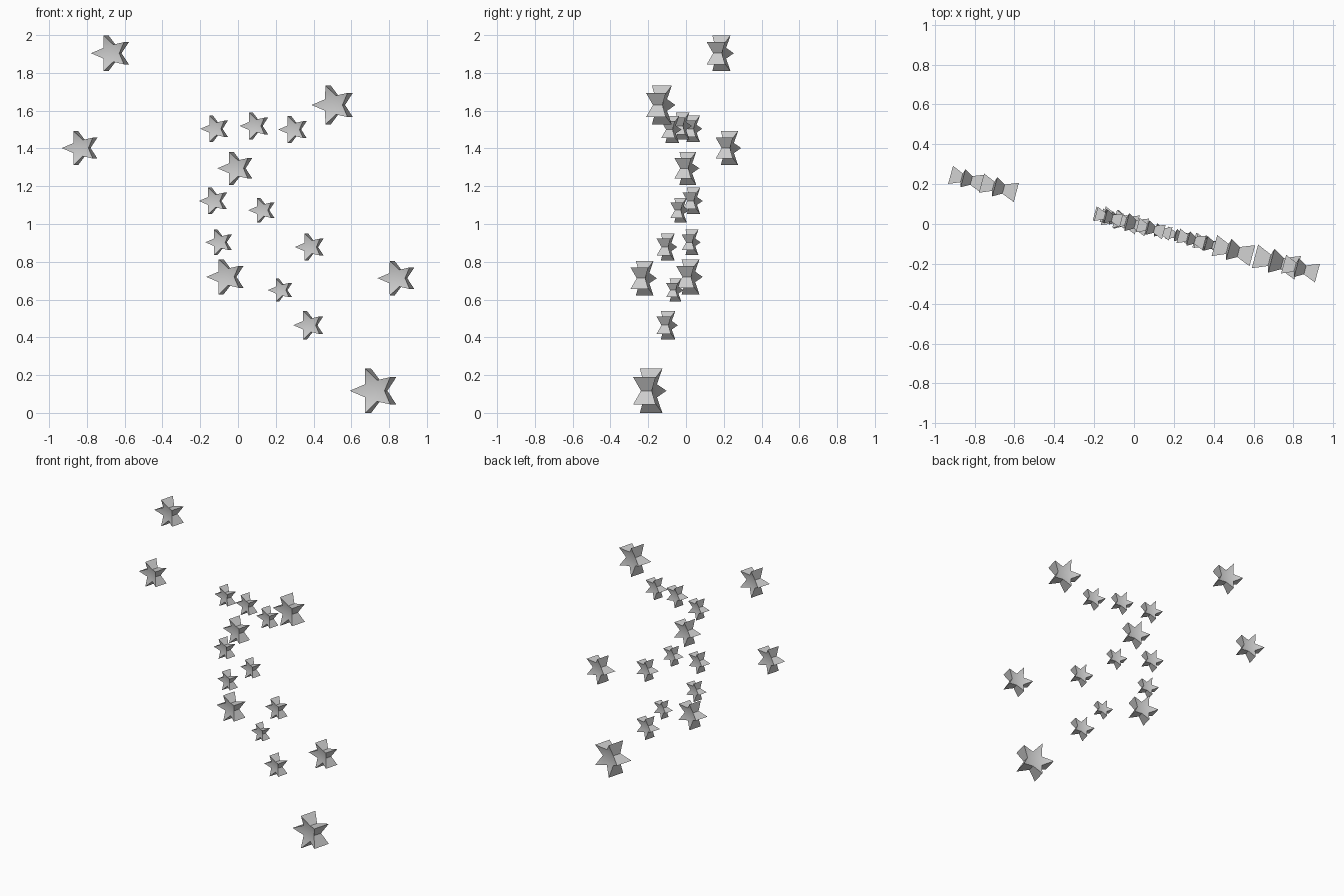
import bpy, bmesh
from math import sin, cos, tan, radians, pi

if "Cube" in bpy.data.objects:
    bpy.data.objects.remove(bpy.data.objects["Cube"])

TURN = radians(-15)     # the whole star plane is turned about z
INNER = 0.48            # inner corners are pulled in, in radius and depth

# x, z and radius of every star
STARS = [
    (-0.669, 1.904, 0.100), (-0.830, 1.402, 0.094), (0.509, 1.630, 0.109),
    (-0.120, 1.504, 0.073), (0.091, 1.519, 0.075), (0.295, 1.500, 0.075),
    (-0.008, 1.295, 0.092), (-0.126, 1.122, 0.074), (0.130, 1.073, 0.069),
    (-0.096, 0.903, 0.070), (0.384, 0.878, 0.076), (-0.060, 0.720, 0.098),
    (0.845, 0.713, 0.097), (0.228, 0.650, 0.064), (0.379, 0.464, 0.079),
    (0.726, 0.117, 0.123),
]


def star_mesh():
    """Unit five-pointed star in the xz plane, one tip pointing to -x."""
    bm = bmesh.new()
    rings = []
    for side in (-1, 1):
        ring = []
        for i in range(10):
            s = INNER if i % 2 else 1.0
            a = pi + i * pi / 5
            ring.append(bm.verts.new((s * cos(a), side * 0.5 * s, s * sin(a))))
        rings.append(ring)
    # caps: inner pentagon and five tips
    for ring in rings:
        bm.faces.new(ring[1::2])
        for i in range(0, 10, 2):
            bm.faces.new((ring[i - 1], ring[i], ring[i + 1]))
    # side walls
    f, b = rings
    for i in range(10):
        j = (i + 1) % 10
        bm.faces.new((f[i], f[j], b[j], b[i]))
    bmesh.ops.recalc_face_normals(bm, faces=bm.faces)
    me = bpy.data.meshes.new("star")
    bm.to_mesh(me)
    bm.free()
    return me


mesh = star_mesh()
for n, (x, z, r) in enumerate(STARS, 1):
    ob = bpy.data.objects.new(f"star_{n:02d}", mesh)
    ob.location = (x, x * tan(TURN), z)
    ob.rotation_euler = (0, 0, TURN)
    ob.scale = (r, r, r)
    bpy.context.collection.objects.link(ob)

# soft caps, sharp walls (mesh is shared, so once is enough)
bpy.ops.object.select_all(action='DESELECT')
ob.select_set(True)
bpy.context.view_layer.objects.active = ob
bpy.ops.object.shade_smooth_by_angle(angle=radians(30))
